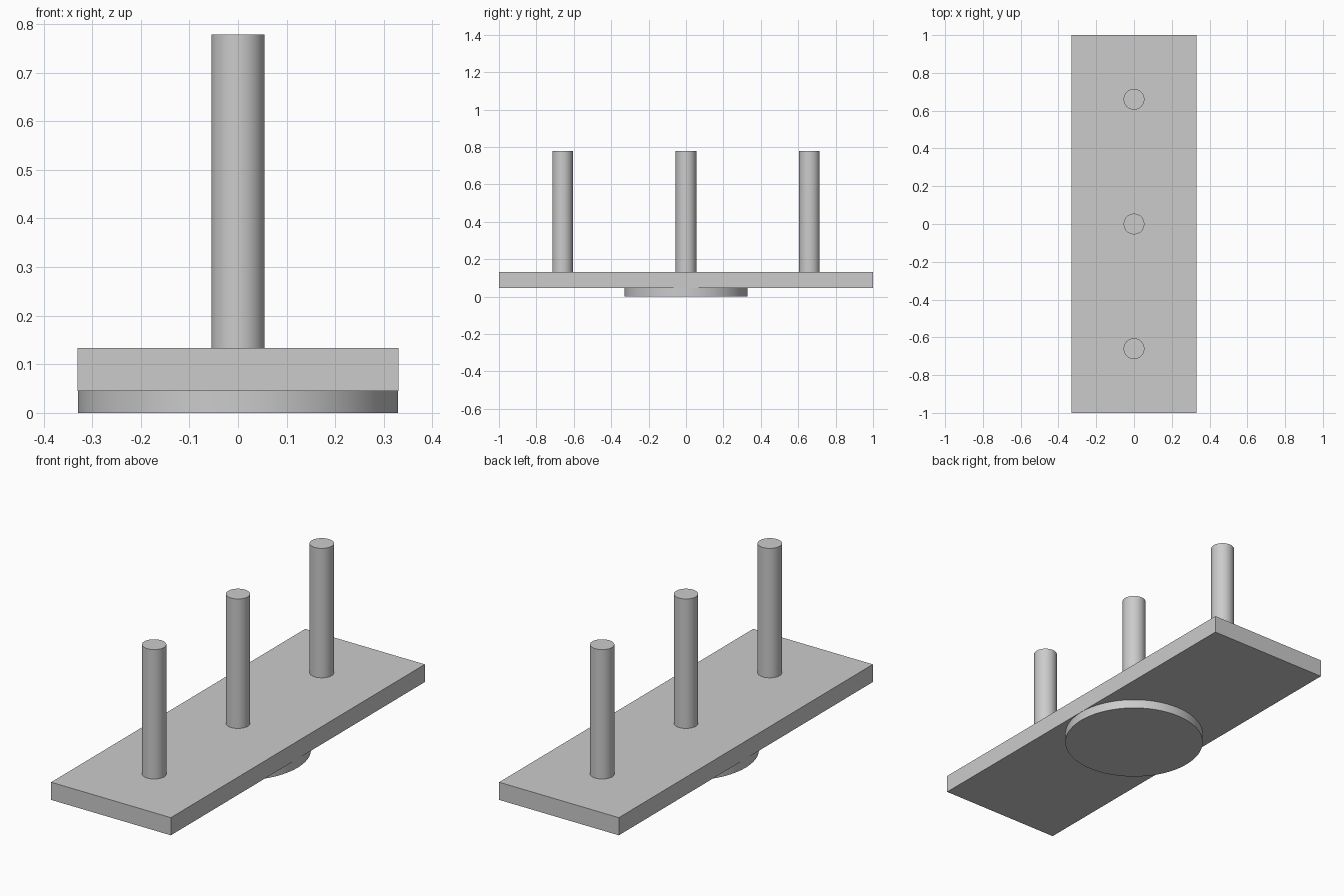
import bpy

if "Cube" in bpy.data.objects:
    bpy.data.objects.remove(bpy.data.objects["Cube"])


def cylinder(name, radius, z0, z1, y=0.0, sides=64):
    bpy.ops.mesh.primitive_cylinder_add(
        vertices=sides, radius=radius, depth=z1 - z0, location=(0, y, (z0 + z1) / 2))
    obj = bpy.context.object
    obj.name = name
    bpy.ops.object.shade_smooth_by_angle()
    return obj


PLATE_BOTTOM, PLATE_TOP, PEG_TOP = 0.045, 0.133, 0.778

# Round foot under the plate
cylinder("round_foot", 0.329, 0.0, PLATE_BOTTOM, sides=128)

# Long rectangular plate
bpy.ops.mesh.primitive_cube_add(size=1, location=(0, 0, (PLATE_BOTTOM + PLATE_TOP) / 2))
plate = bpy.context.object
plate.name = "base_plate"
plate.scale = (0.66, 2.0, PLATE_TOP - PLATE_BOTTOM)
bpy.ops.object.transform_apply(location=False, rotation=False, scale=True)

# Three upright pegs in a row
for label, y in (("front", -0.66), ("middle", 0.0), ("back", 0.66)):
    cylinder(f"{label}_peg", 0.055, PLATE_TOP, PEG_TOP, y)
